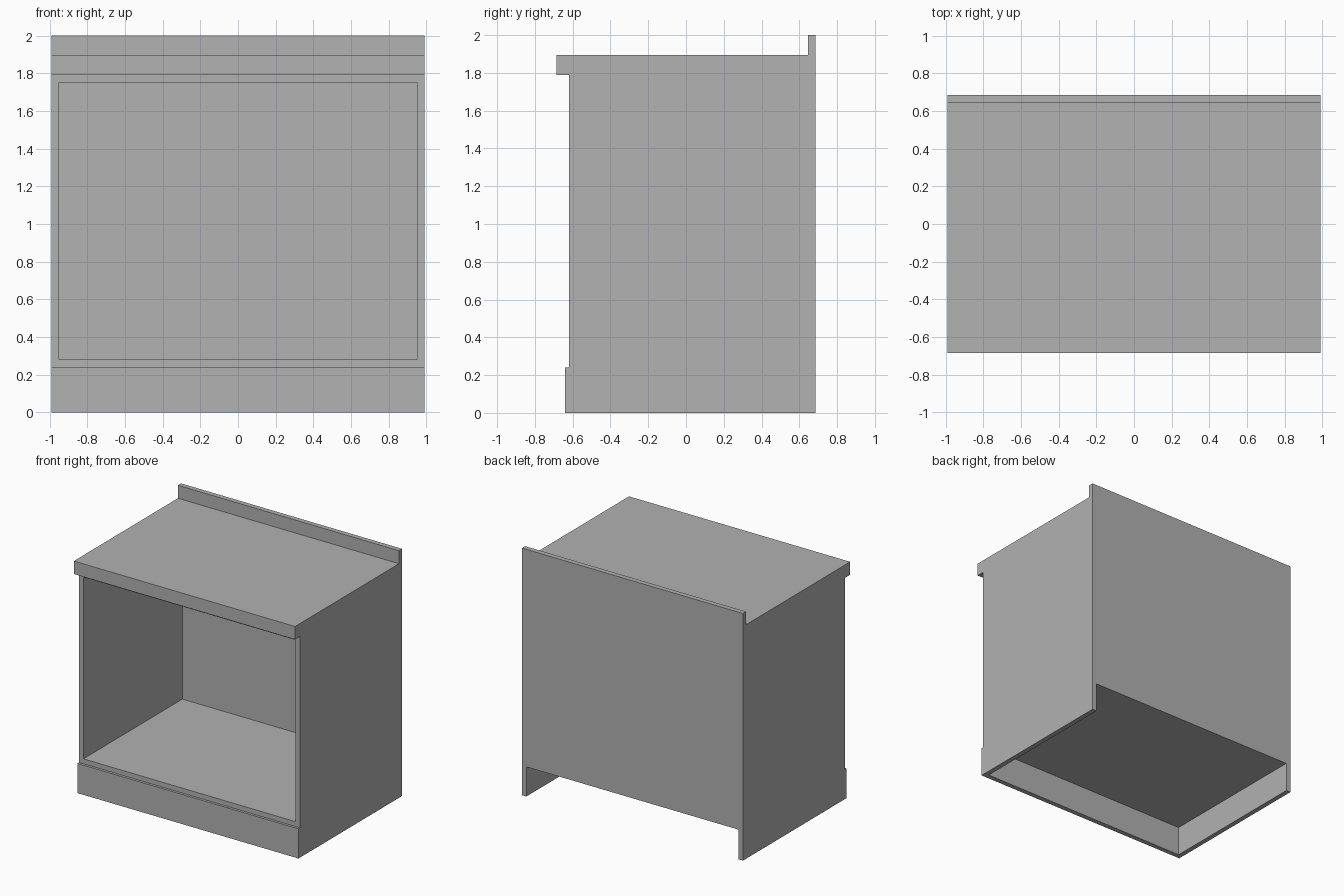
import bpy
import bmesh

cube = bpy.data.objects.get("Cube")
if cube:
    bpy.data.objects.remove(cube, do_unlink=True)

# Single matte grey for the whole cabinet
grey = bpy.data.materials.new("plain grey")
grey.use_nodes = True
colour = (0.445, 0.445, 0.445, 1)
grey.diffuse_color = colour
grey.node_tree.nodes["Principled BSDF"].inputs["Base Color"].default_value = colour

# Key dimensions
HALF = 0.99                 # half of the overall width
BOARD = 0.04                # board thickness
INNER = HALF - BOARD        # inner face of the side panels
BACK = 0.685
FRONT = -0.62               # front of the carcass
TOE = -0.64                 # front of the plinth
PLINTH = 0.24               # plinth height
CARCASS = 1.79              # underside of the worktop
WORKTOP = 1.895             # upper face of the worktop


def extrude_profile(name, profile, x0, x1):
    """Extrude a (y, z) outline along x from x0 to x1."""
    bm = bmesh.new()
    face = bm.faces.new([bm.verts.new((x0, y, z)) for y, z in profile])
    result = bmesh.ops.extrude_face_region(bm, geom=[face])
    moved = [v for v in result["geom"] if isinstance(v, bmesh.types.BMVert)]
    bmesh.ops.translate(bm, verts=moved, vec=(x1 - x0, 0, 0))
    bmesh.ops.recalc_face_normals(bm, faces=bm.faces)
    mesh = bpy.data.meshes.new(name)
    bm.to_mesh(mesh)
    bm.free()
    mesh.materials.append(grey)
    obj = bpy.data.objects.new(name, mesh)
    bpy.context.collection.objects.link(obj)
    return obj


def board(name, y0, y1, z0, z1):
    """Board spanning the gap between the side panels."""
    return extrude_profile(name, [(y0, z0), (y1, z0), (y1, z1), (y0, z1)], -INNER, INNER)


# Side panels, stepping forward at the plinth
side = [(TOE, 0), (BACK, 0), (BACK, CARCASS), (FRONT, CARCASS),
        (FRONT, PLINTH), (TOE, PLINTH)]
extrude_profile("left_side_panel", side, INNER, HALF)
extrude_profile("right_side_panel", side, -HALF, -INNER)

# Carcass boards and plinth
board("plinth_front", TOE, TOE + BOARD, 0, PLINTH)
board("bottom_shelf", FRONT, BACK - BOARD, PLINTH, PLINTH + BOARD)
board("top_board", FRONT, BACK - BOARD, CARCASS - BOARD, CARCASS)
board("back_panel", BACK - BOARD, BACK, PLINTH, CARCASS)

# Worktop with overhanging front and rear upstand
worktop = [(-BACK, CARCASS), (BACK, CARCASS), (BACK, 2), (BACK - BOARD, 2),
           (BACK - BOARD, WORKTOP), (-BACK, WORKTOP)]
extrude_profile("worktop_with_upstand", worktop, -HALF, HALF)
